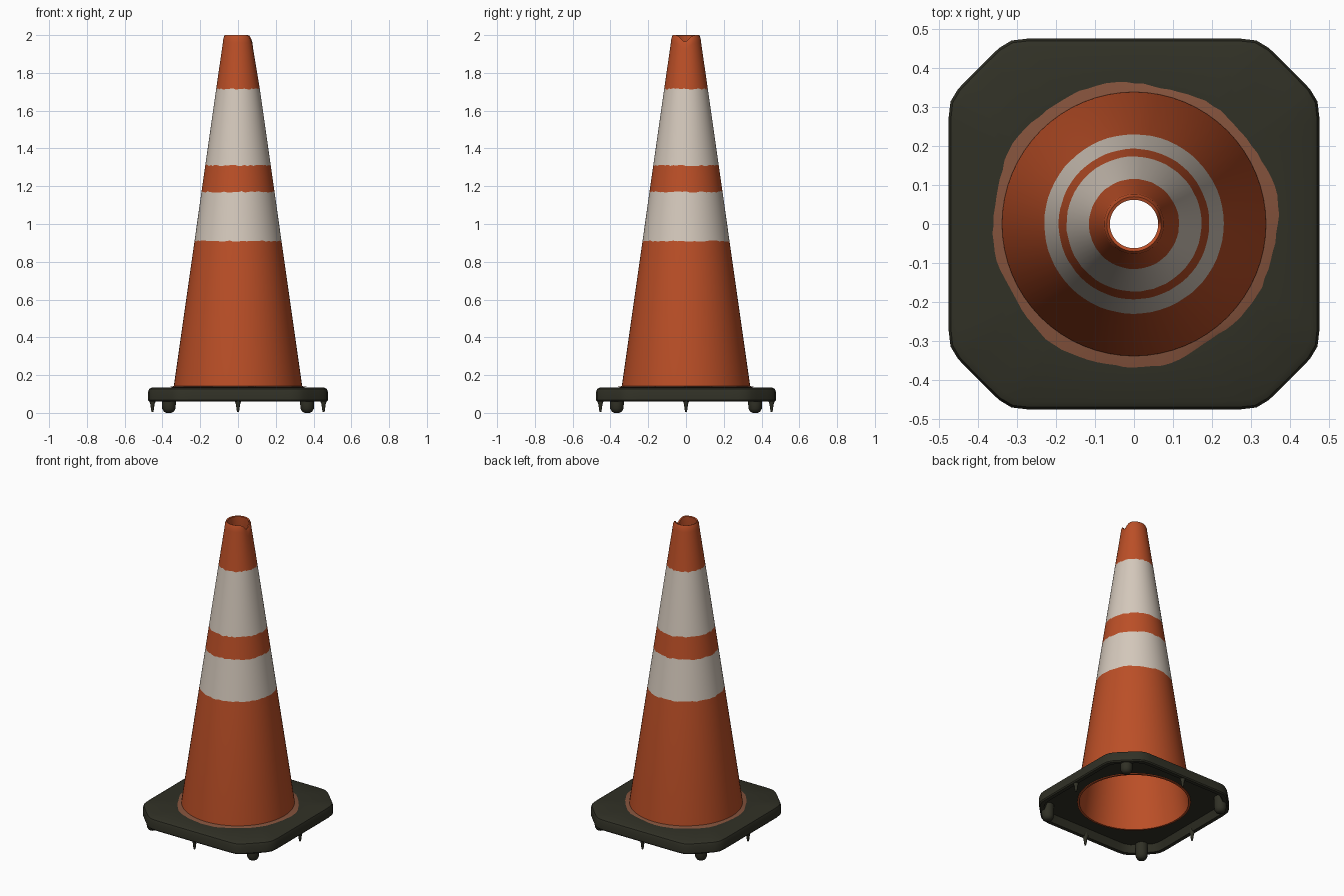
import bpy, bmesh, math, random

random.seed(4)
cube = bpy.data.objects.get("Cube")
if cube:
    bpy.data.objects.remove(cube)


def material(name, rgb):
    m = bpy.data.materials.new(name)
    m.use_nodes = True
    m.diffuse_color = (*rgb, 1)
    m.node_tree.nodes["Principled BSDF"].inputs["Base Color"].default_value = (*rgb, 1)
    return m


orange = material("orange", (0.50, 0.078, 0.020))
white = material("off white", (0.66, 0.58, 0.50))
rubber = material("dark rubber", (0.030, 0.030, 0.019))
faded = material("faded orange", (0.23, 0.085, 0.045))


def loft(name, rings, n, mats, closed=True, pick=None, edit=None):
    """Join rings, each a function angle -> (radius, z), into a surface."""
    bm = bmesh.new()
    loops = []
    for ring in rings:
        loop = []
        for i in range(n):
            a = math.tau * i / n
            r, z = ring(a)
            loop.append(bm.verts.new((r * math.cos(a), r * math.sin(a), z)))
        loops.append(loop)
    pairs = list(zip(loops, loops[1:]))
    if closed:
        pairs.append((loops[-1], loops[0]))
    for k, (lo, hi) in enumerate(pairs):
        for i in range(n):
            j = (i + 1) % n
            f = bm.faces.new((lo[i], lo[j], hi[j], hi[i]))
            f.material_index = pick(k) if pick else 0
    if not closed:
        bm.faces.new(loops[0][::-1])
        bm.faces.new(loops[-1])
    if edit:
        edit(bm)
    bmesh.ops.recalc_face_normals(bm, faces=bm.faces)
    mesh = bpy.data.meshes.new(name)
    bm.to_mesh(mesh)
    bm.free()
    for m in mats:
        mesh.materials.append(m)
    ob = bpy.data.objects.new(name, mesh)
    bpy.context.collection.objects.link(ob)
    bpy.ops.object.select_all(action="DESELECT")
    ob.select_set(True)
    bpy.context.view_layer.objects.active = ob
    bpy.ops.object.shade_smooth_by_angle(angle=math.radians(40))
    return ob


def circle(r, z):
    return lambda a: (r, z)


def octagon(inset, z, half=0.476, chamfer=0.565, p=50):
    """Square with cut corners, softly rounded in plan."""
    def ring(a):
        total = 0
        for k in range(8):
            d = (chamfer if k % 2 else half) - inset
            total += max(0, math.cos(a - k * math.pi / 4) / d) ** p
        return total ** (-1 / p), z
    return ring


# Hollow cone with painted bands and a worn rim
def cone_radius(z):
    return 0.340 - 0.1425 * (z - 0.14)


def band_edge(z):
    def ring(a):
        h = z + random.uniform(-0.004, 0.004)
        return cone_radius(h), h
    return ring


def wear_rim(bm):
    for v in bm.verts:
        if v.co.z > 1.95:
            a = math.atan2(v.co.y + 0.006, v.co.x)
            v.co.z -= 0.035 * math.exp(-(a / 0.4) ** 2)


cone_rings = [circle(0.327, 0.10), circle(0.340, 0.10), circle(cone_radius(0.15), 0.15)]
cone_rings += [band_edge(z) for z in (0.91, 1.17, 1.31, 1.715)]
cone_rings += [circle(0.080, 1.96), circle(0.077, 1.985), circle(0.070, 2.0),
               circle(0.062, 1.997), circle(0.064, 1.95)]
loft("cone", cone_rings, 64, [orange, white],
     pick=lambda k: 1 if k in (3, 5) else 0, edit=wear_rim)

# Hollow base plate with a downturned rim
loft("base", [circle(0.328, 0.105), octagon(0.050, 0.105), octagon(0.030, 0.06),
              octagon(0.006, 0.06), octagon(0, 0.067), octagon(0, 0.112),
              octagon(0.006, 0.127), octagon(0.022, 0.135), circle(0.335, 0.135)],
     96, [rubber])

# Faded, uneven stain where the cone meets the base
loft("stain_ring",
     [circle(0.332, 0.136), circle(0.332, 0.143), circle(0.345, 0.141),
      lambda a: (0.365 + 0.005 * math.sin(3 * a + 1) + 0.004 * math.sin(8 * a)
                 + random.uniform(-0.002, 0.002), 0.137),
      circle(0.350, 0.1355)], 96, [faded])

# Rounded feet under the corners, thin pegs under the middle of the sides
corner_foot = [circle(0.012, 0), circle(0.026, 0.006), circle(0.035, 0.022),
               circle(0.037, 0.045), circle(0.037, 0.110)]
side_peg = [circle(0.005, 0.005), circle(0.008, 0.020), circle(0.011, 0.045),
            circle(0.018, 0.065), circle(0.018, 0.100)]
for k in range(4):
    a = k * math.pi / 2
    peg = loft(f"side_peg_{k + 1}", side_peg, 10, [rubber], closed=False)
    peg.location = (0.453 * math.cos(a), 0.453 * math.sin(a), 0)
    a += math.pi / 4
    foot = loft(f"corner_foot_{k + 1}", corner_foot, 20, [rubber], closed=False)
    foot.location = (0.518 * math.cos(a), 0.518 * math.sin(a), 0)
